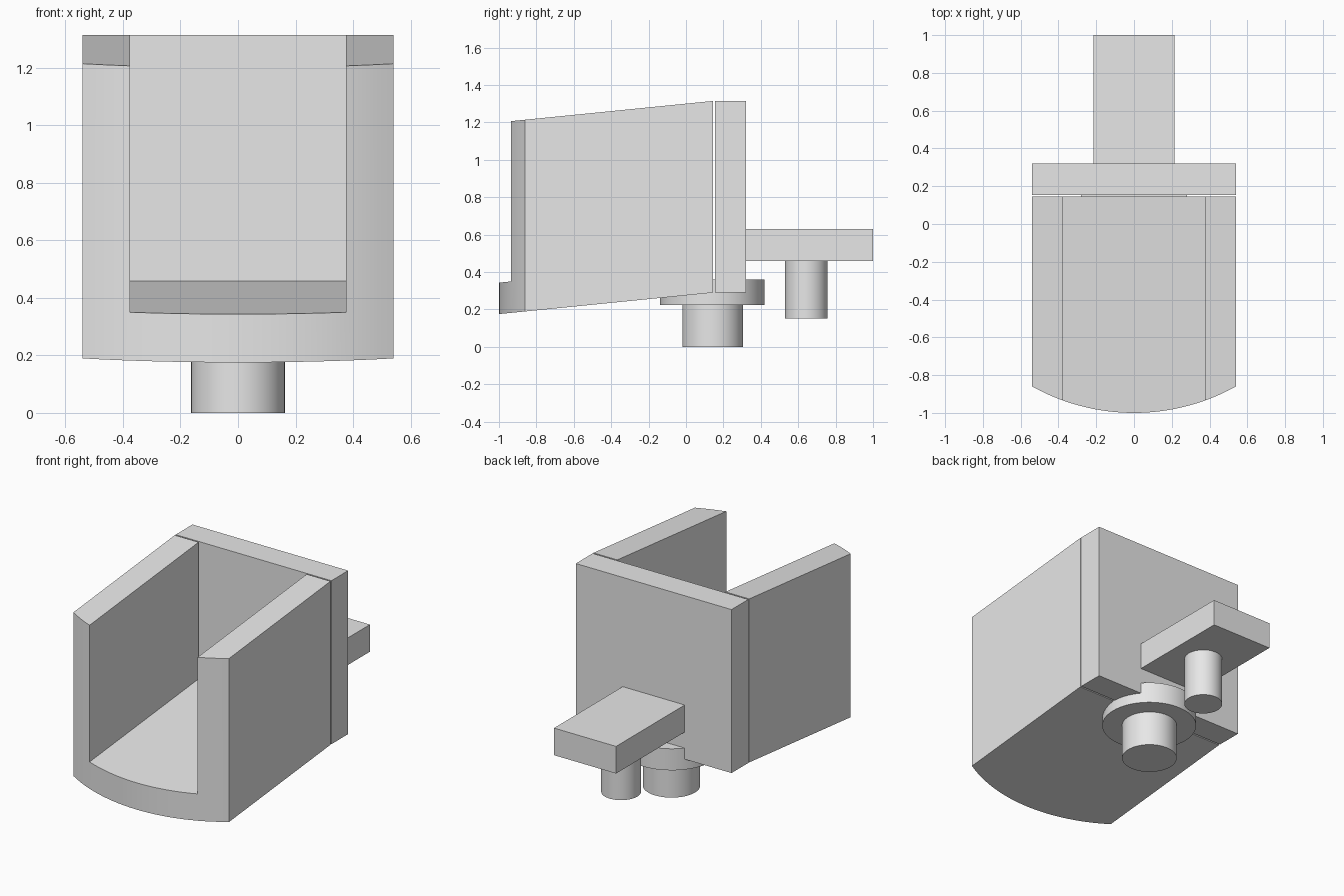
import bpy, bmesh, math

cube = bpy.data.objects.get("Cube")
if cube:
    bpy.data.objects.remove(cube, do_unlink=True)

grey = bpy.data.materials.new("plain_grey")
grey.use_nodes = True
grey.diffuse_color = (0.8, 0.8, 0.8, 1)
grey.node_tree.nodes["Principled BSDF"].inputs["Base Color"].default_value = (0.8, 0.8, 0.8, 1)


def finish(name, bm, smooth=False):
    bmesh.ops.recalc_face_normals(bm, faces=bm.faces)
    mesh = bpy.data.meshes.new(name)
    bm.to_mesh(mesh)
    bm.free()
    mesh.materials.append(grey)
    obj = bpy.data.objects.new(name, mesh)
    bpy.context.collection.objects.link(obj)
    if smooth:
        bpy.ops.object.select_all(action="DESELECT")
        obj.select_set(True)
        bpy.context.view_layer.objects.active = obj
        bpy.ops.object.shade_smooth_by_angle(angle=math.radians(30))
    return obj


def box(name, half_width, y0, y1, z0, z1):
    bm = bmesh.new()
    bmesh.ops.create_cube(bm, size=1)
    for v in bm.verts:
        v.co = (v.co.x * 2 * half_width,
                (y0 + y1) / 2 + v.co.y * (y1 - y0),
                (z0 + z1) / 2 + v.co.z * (z1 - z0))
    return finish(name, bm)


def cylinder(name, radius, y, z0, z1):
    bm = bmesh.new()
    bmesh.ops.create_cone(bm, cap_ends=True, segments=64,
                          radius1=radius, radius2=radius, depth=z1 - z0)
    bmesh.ops.translate(bm, verts=bm.verts, vec=(0, y, (z0 + z1) / 2))
    return finish(name, bm, smooth=True)


HALF, INNER = 0.54, 0.375
BASE, FLOOR, TOP = 0.29, 0.458, 1.315
BACK, SLOPE = 0.145, 0.1
ARC_Y, ARC_R = 0.11, 1.11


# Open trough: a U section swept forward to a curved front, dropping as it goes
def trough():
    wall = [INNER + (HALF - INNER) * i / 4 for i in range(5)]
    floor = [-INNER + 2 * INNER * i / 18 for i in range(19)]
    xs = [-x for x in reversed(wall)] + floor[1:-1] + wall
    bm = bmesh.new()
    rows = [[bm.verts.new((x, BACK, z)) for x in xs] for z in (BASE, FLOOR, TOP)]
    for i in range(len(xs) - 1):
        in_wall = abs(xs[i] + xs[i + 1]) / 2 > INNER
        for r in range(2 if in_wall else 1):
            bm.faces.new((rows[r][i], rows[r][i + 1], rows[r + 1][i + 1], rows[r + 1][i]))
    bmesh.ops.delete(bm, geom=[v for v in bm.verts if not v.link_faces], context="VERTS")
    swept = bmesh.ops.extrude_face_region(bm, geom=bm.faces[:], use_keep_orig=True)
    for v in swept["geom"]:
        if isinstance(v, bmesh.types.BMVert):
            v.co.y = ARC_Y - math.sqrt(ARC_R ** 2 - v.co.x ** 2)
            v.co.z += SLOPE * (v.co.y - BACK)
    return finish("trough", bm, smooth=True)


trough()
box("back_plate", HALF, 0.154, 0.32, BASE, TOP)

# Pivot under the trough
cylinder("pivot_flange", 0.28, 0.141, 0.225, 0.36)
cylinder("pivot_pin", 0.163, 0.143, 0, 0.225)

# Rear arm with its peg
box("rear_arm", 0.215, 0.32, 1, 0.46, 0.63)
cylinder("arm_peg", 0.113, 0.643, 0.152, 0.46)
